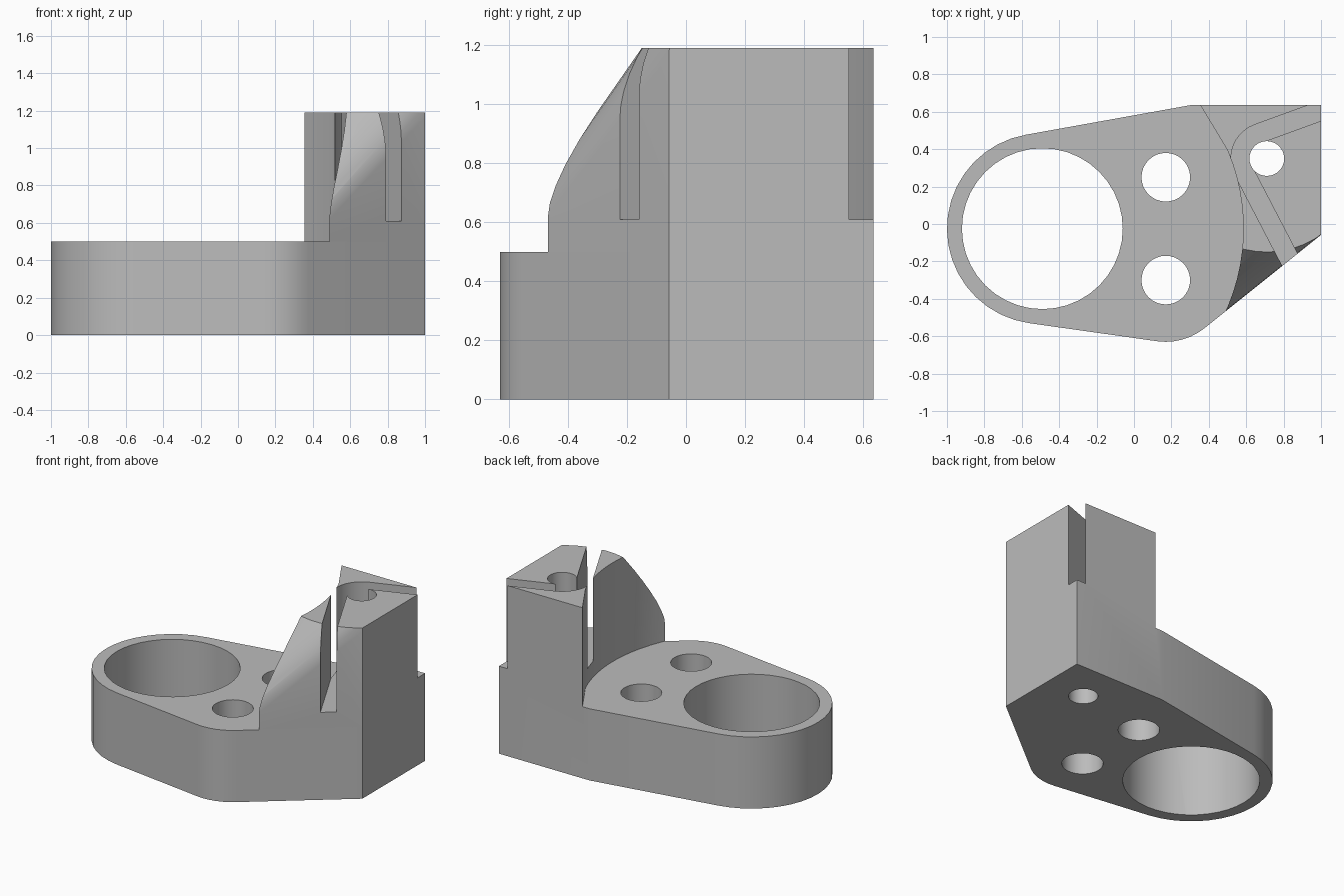
import bpy, bmesh, math
from mathutils import Vector

if "Cube" in bpy.data.objects:
    bpy.data.objects.remove(bpy.data.objects["Cube"])

BASE_H, TOP_H, SLOT_Z = 0.5, 1.19, 0.61
RING = Vector((-0.49, -0.025))     # large bore
CORNER = Vector((0.17, -0.30))     # front bolt hole
PINCH = Vector((0.71, 0.35))       # small hole in the tower

metal = bpy.data.materials.new("grey metal")
metal.use_nodes = True
GREY = (0.50, 0.50, 0.50, 1)
metal.diffuse_color = GREY
metal.node_tree.nodes["Principled BSDF"].inputs["Base Color"].default_value = GREY


def arc(c, r, a0, a1, n):
    """Points on an arc, angles in degrees."""
    angles = [math.radians(a0 + (a1 - a0) * i / n) for i in range(n + 1)]
    return [Vector((c.x + r * math.cos(a), c.y + r * math.sin(a))) for a in angles]


def make_object(name, bm):
    bmesh.ops.recalc_face_normals(bm, faces=bm.faces)
    mesh = bpy.data.meshes.new(name)
    bm.to_mesh(mesh)
    bm.free()
    mesh.materials.append(metal)
    obj = bpy.data.objects.new(name, mesh)
    bpy.context.collection.objects.link(obj)
    return obj


def prism(name, points, z0, z1):
    """Extrude a closed outline from z0 to z1."""
    bm = bmesh.new()
    face = bm.faces.new([bm.verts.new((p.x, p.y, z0)) for p in points])
    top = bmesh.ops.extrude_face_region(bm, geom=[face])["geom"]
    verts = [v for v in top if isinstance(v, bmesh.types.BMVert)]
    bmesh.ops.translate(bm, vec=(0, 0, z1 - z0), verts=verts)
    return make_object(name, bm)


def combine(target, tool, operation):
    """Apply a boolean and discard the tool."""
    tool.hide_render = True
    mod = target.modifiers.new(operation.lower(), "BOOLEAN")
    mod.operation, mod.object, mod.solver = operation, tool, "EXACT"
    bpy.context.view_layer.objects.active = target
    bpy.ops.object.modifier_apply(modifier=mod.name)
    bpy.data.objects.remove(tool)


def tangent_angle(c0, r0, c1, r1):
    """Normal angle of the common tangent on the right going from c0 to c1."""
    d = c1 - c0
    return math.degrees(math.atan2(d.y, d.x) - math.acos((r0 - r1) / d.length))


# Base plate: ring end, rounded front corner, square back corner
low = tangent_angle(RING, 0.51, CORNER, 0.33)
side = tangent_angle(CORNER, 0.33, PINCH, 0.50)
n = Vector((math.cos(math.radians(side)), math.sin(math.radians(side))))
wall_y = (n.dot(CORNER) + 0.33 - n.x) / n.y
outline = (arc(RING, 0.51, 100, 360 + low, 18) + arc(CORNER, 0.33, low, side, 6)
           + [Vector((1, wall_y)), Vector((1, 0.635)), Vector((0.30, 0.635))])
bracket = prism("clamp_bracket", outline, 0, BASE_H)

# Tower: hull of a tall and a short cylinder, trimmed to its footprint
bm = bmesh.new()
for c, r, h in ((PINCH, 0.50, TOP_H), (CORNER, 0.33, BASE_H)):
    for p in arc(c, r, side, side + 360, 48)[:-1]:
        for z in (0, h):
            bm.verts.new((p.x, p.y, z))
hull = bmesh.ops.convex_hull(bm, input=bm.verts)
spare = set(hull["geom_interior"]) | set(hull["geom_unused"])
bmesh.ops.delete(bm, geom=[v for v in spare if isinstance(v, bmesh.types.BMVert)],
                 context="VERTS")
bmesh.ops.dissolve_limit(bm, angle_limit=0.005, verts=bm.verts, edges=bm.edges)
tower_hull = make_object("tower_hull", bm)
footprint = (arc(RING, 1.075, -35, 23, 14)
             + [Vector((0.355, 0.635)), Vector((1, 0.635)), Vector((1, -0.6))])
tower = prism("tower", footprint, BASE_H, TOP_H + 0.1)
combine(tower, tower_hull, "INTERSECT")
combine(bracket, tower, "UNION")

# Bores through the whole height
for c, r, count in ((RING, 0.43, 40), (CORNER, 0.13, 32),
                    (Vector((0.17, 0.25)), 0.13, 32), (PINCH, 0.093, 32)):
    combine(bracket, prism("bore", arc(c, r, 0, 360, count)[:-1], -0.1, 1.4), "DIFFERENCE")

# Bent slot wrapping the small hole
outer = arc(PINCH, 0.192, 110, 207.5, 10)
inner = arc(PINCH, 0.09, 207.5, 110, 10)
leg_back = Vector((math.cos(math.radians(20)), math.sin(math.radians(20))))
leg_front = Vector((math.cos(math.radians(-62.5)), math.sin(math.radians(-62.5))))
slot = ([outer[0] + leg_back] + outer + [outer[-1] + leg_front, inner[0] + leg_front]
        + inner + [inner[-1] + leg_back])
combine(bracket, prism("slot", slot, SLOT_Z, 1.4), "DIFFERENCE")

# Merge flat areas and smooth the round ones
bm = bmesh.new()
bm.from_mesh(bracket.data)
bmesh.ops.remove_doubles(bm, verts=bm.verts, dist=0.0005)
bmesh.ops.dissolve_limit(bm, angle_limit=0.005, verts=bm.verts, edges=bm.edges)
bm.to_mesh(bracket.data)
bm.free()
bpy.ops.object.select_all(action="DESELECT")
bracket.select_set(True)
bpy.context.view_layer.objects.active = bracket
bpy.ops.object.shade_smooth_by_angle(angle=math.radians(30))
